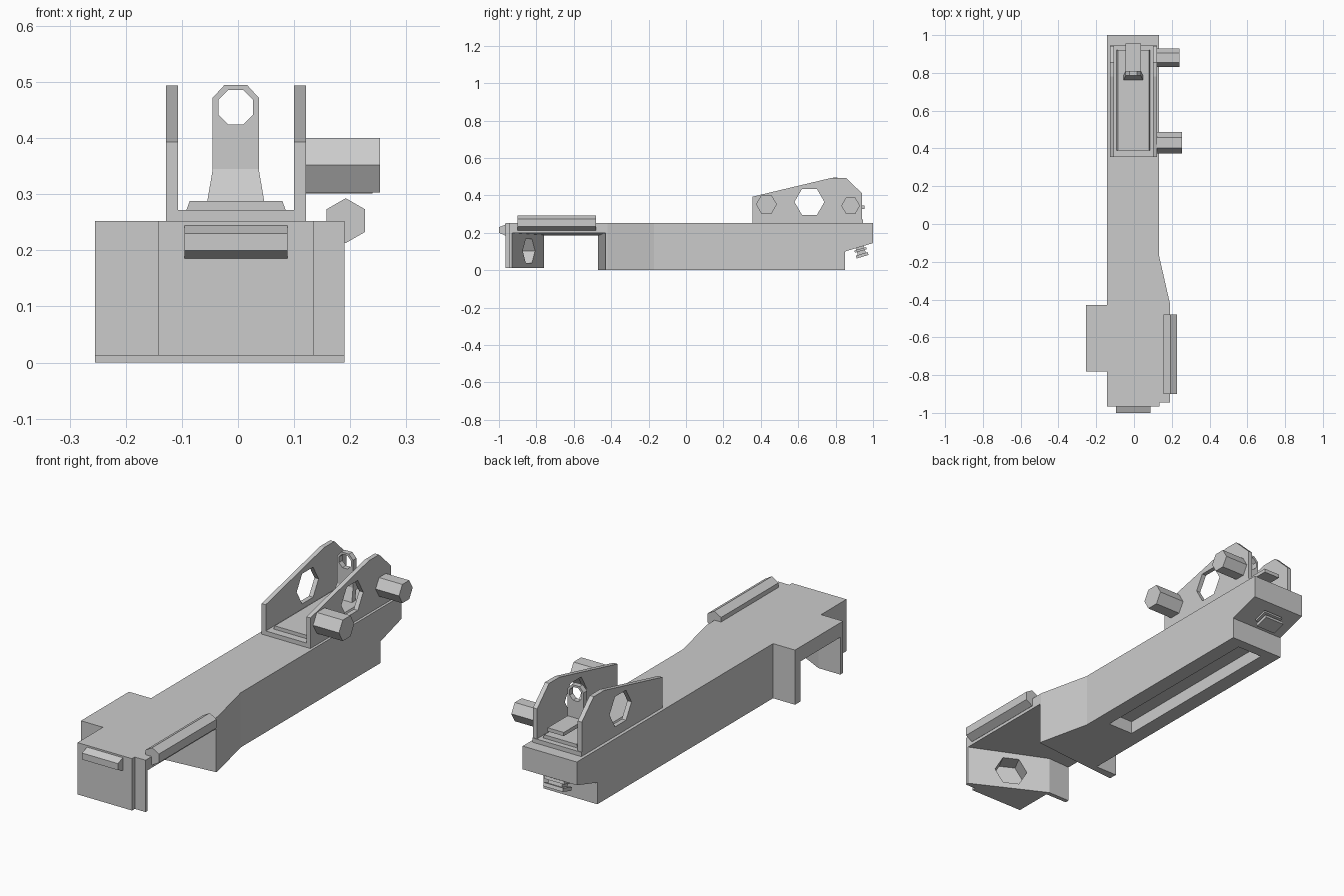
import bpy, bmesh, math
from mathutils import Matrix

if "Cube" in bpy.data.objects:
    bpy.data.objects.remove(bpy.data.objects["Cube"])

grey = bpy.data.materials.new("plain grey")
grey.use_nodes = True
colour = (0.6, 0.6, 0.6, 1)
grey.diffuse_color = colour
grey.node_tree.nodes["Principled BSDF"].inputs["Base Color"].default_value = colour


def prism(name, pts, axis, a, b):
    """Extrude a 2D outline along an axis from a to b."""
    def place(p, t):
        return {"x": (t, *p), "y": (p[0], t, p[1]), "z": (*p, t)}[axis]
    bm = bmesh.new()
    low = [bm.verts.new(place(p, a)) for p in pts]
    high = [bm.verts.new(place(p, b)) for p in pts]
    bm.faces.new(low)
    bm.faces.new(high)
    n = len(pts)
    for i in range(n):
        j = (i + 1) % n
        bm.faces.new((low[i], low[j], high[j], high[i]))
    bmesh.ops.recalc_face_normals(bm, faces=bm.faces)
    mesh = bpy.data.meshes.new(name)
    bm.to_mesh(mesh)
    bm.free()
    mesh.materials.append(grey)
    obj = bpy.data.objects.new(name, mesh)
    bpy.context.scene.collection.objects.link(obj)
    return obj


def rect(x0, y0, x1, y1):
    return [(x0, y0), (x1, y0), (x1, y1), (x0, y1)]


def ngon(cx, cy, r, n, phase=0.0):
    return [(cx + r * math.cos(phase + 2 * math.pi * i / n),
             cy + r * math.sin(phase + 2 * math.pi * i / n)) for i in range(n)]


def cut(obj, cutter):
    """Subtract the cutter for good and delete it."""
    cutter.hide_render = True
    mod = obj.modifiers.new("cut", "BOOLEAN")
    mod.operation = "DIFFERENCE"
    mod.solver = "EXACT"
    mod.object = cutter
    bpy.context.view_layer.update()
    deps = bpy.context.evaluated_depsgraph_get()
    mesh = bpy.data.meshes.new_from_object(obj.evaluated_get(deps))
    obj.modifiers.clear()
    obj.data = mesh
    bpy.data.objects.remove(cutter)


# Main body outline
body = prism("main_body", [
    (-.143, -.965), (.135, -.965), (.135, -.945), (.19, -.945), (.19, -.42),
    (.133, -.17), (.133, 1), (-.143, 1), (-.143, -.43), (-.255, -.43),
    (-.255, -.78), (-.143, -.78)], "z", 0, .252)

# Rear undercut
cut(body, prism("rear_cutter", [(.85, -.1), (.85, .1), (1.1, .175), (1.1, -.1)],
                "x", -.5, .5))

# Open bay with a slightly sloping ceiling
bay = prism("bay_cutter", [
    (.3, -.93), (.19, -.93), (-.143, -.76), (-.3, -.76), (-.3, -.475),
    (.19, -.43), (.3, -.43)], "z", -.1, .2)
for v in bay.data.vertices:
    if v.co.z > 0:
        v.co.z = .2 + (v.co.x - .19) * .034
cut(body, bay)

# Front block sits slightly higher, and the underside has a long slot
cut(body, prism("front_bottom_cutter", rect(-.5, -1.1, .5, -.6), "z", -.1, .013))
cut(body, prism("slot_cutter", rect(-.07, -.1, .06, .8), "z", -.1, .06))

# Hexagonal pocket in the slanted inner face
pocket = prism("pocket_cutter", ngon(0, 0, .073, 6), "y", -.08, .03)
pocket.data.transform(Matrix.Translation((.014, -.84, .103))
                      @ Matrix.Rotation(-math.atan2(.17, .333), 4, "Z"))
cut(body, pocket)

# Front grip and side rail
prism("front_grip", [(-.96, .246), (-1, .23), (-1, .2), (-.96, .183)],
      "x", -.095, .088)
prism("side_rail", ngon(.192, .253, .04, 6, math.pi / 6), "y", -.9, -.48)

# Sight base and raised tray
prism("sight_base", rect(-.128, .355, .121, .945), "z", .245, .272)
prism("sight_tray", [(-.092, .272), (-.086, .288), (.079, .288), (.085, .272)],
      "y", .39, .92)

# Sight walls with hexagonal windows
for name, x0, x1 in (("right_wall", -.128, -.107), ("left_wall", .1, .121)):
    wall = prism(name, [(.355, .25), (.355, .393), (.78, .494), (.855, .494),
                        (.942, .41), (.942, .25)], "x", x0, x1)
    cut(wall, prism("window_cutter", ngon(.66, .365, .08, 6), "x", x0 - .1, x1 + .1))

# Adjusting knobs
prism("front_knob", ngon(.43, .352, .056, 6), "x", .115, .253)
prism("rear_knob", ngon(.88, .345, .05, 6), "x", .115, .24)

# Upright sight leaf with an octagonal aperture
leaf = prism("sight_leaf", [
    (-.045, .33), (.037, .33), (.037, .472), (.016, .495), (-.024, .495),
    (-.045, .472)], "y", .785, .81)
cut(leaf, prism("aperture_cutter", ngon(-.004, .455, .0335, 8, math.pi / 8),
                "y", .7, .9))

# Flared foot leaning forward, and flat leaf behind
foot = prism("leaf_foot", [(-.056, .28), (.048, .28), (.037, .345), (-.045, .345)],
             "y", .785, .81)
for v in foot.data.vertices:
    if v.co.z < .3:
        v.co.y -= .025
prism("flat_leaf", rect(-.045, .8, .037, .955), "z", .328, .345)

# Small stepped catch under the sloping rear
tilt = Matrix.Translation((0, .93, .12)) @ Matrix.Rotation(math.atan2(.045, .15), 4, "X")
for name, w, l, top, bottom in (("catch_neck", .035, .022, .01, -.05),
                                ("catch_upper_plate", .05, .033, -.006, -.018),
                                ("catch_lower_plate", .05, .033, -.034, -.05)):
    part = prism(name, rect(-w - .004, -l, w - .004, l), "z", bottom, top)
    part.data.transform(tilt)
